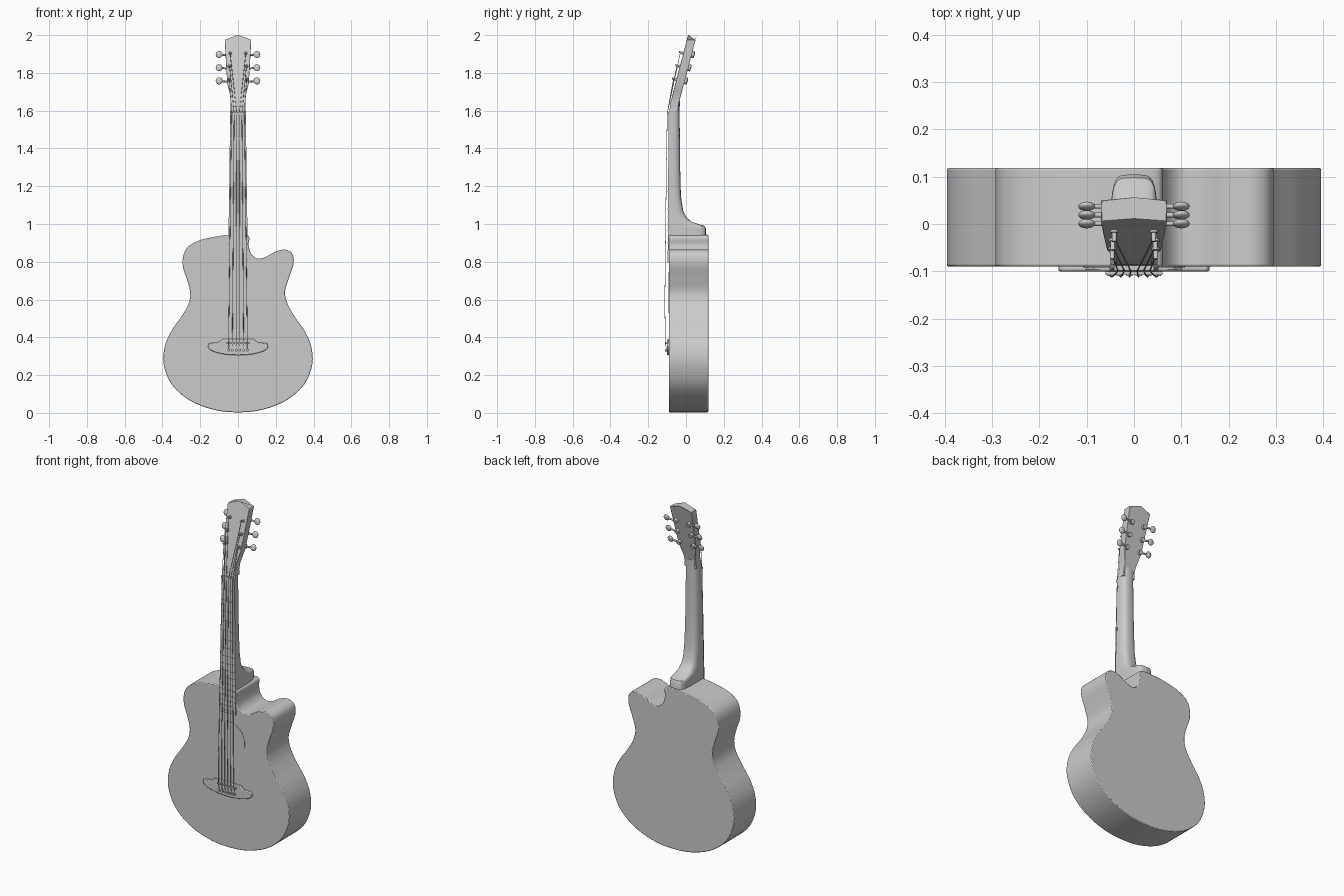
import bpy, bmesh, math
from mathutils import Vector

if "Cube" in bpy.data.objects:
    bpy.data.objects.remove(bpy.data.objects["Cube"])

TILT = 0.262                       # headstock lean, y per z
ANG = math.atan(TILT)


def finish(name, bm, bevel=0, segs=2, smooth=35):
    bmesh.ops.recalc_face_normals(bm, faces=bm.faces[:])
    me = bpy.data.meshes.new(name)
    bm.to_mesh(me)
    bm.free()
    ob = bpy.data.objects.new(name, me)
    bpy.context.collection.objects.link(ob)
    if bevel:
        m = ob.modifiers.new("bevel", 'BEVEL')
        m.width, m.segments, m.limit_method = bevel, segs, 'ANGLE'
        m.angle_limit = math.radians(50)
    bpy.ops.object.select_all(action='DESELECT')
    ob.select_set(True)
    bpy.context.view_layer.objects.active = ob
    bpy.ops.object.shade_smooth_by_angle(angle=math.radians(smooth))
    return ob


def loft(name, rings, **kw):
    bm = bmesh.new()
    rows = [[bm.verts.new(p) for p in r] for r in rings]
    n = len(rows[0])
    for a, b in zip(rows, rows[1:]):
        for i in range(n):
            bm.faces.new((a[i], a[(i + 1) % n], b[(i + 1) % n], b[i]))
    bm.faces.new(rows[0])
    bm.faces.new(rows[-1])
    return finish(name, bm, **kw)


def prism(name, outline, y0, y1, **kw):
    return loft(name, [[(x, y, z) for x, z in outline] for y in (y0, y1)], **kw)


def box(name, x, y, z, **kw):
    return prism(name, [(x[0], z[0]), (x[1], z[0]), (x[1], z[1]), (x[0], z[1])], y[0], y[1], **kw)


def rod(name, a, b, r, r2=None, n=12):
    a, b = Vector(a), Vector(b)
    q = (b - a).to_track_quat('Z', 'Y')
    ring = lambda c, rad: [c + q @ Vector((rad * math.cos(2 * math.pi * i / n),
                                           rad * math.sin(2 * math.pi * i / n), 0)) for i in range(n)]
    return loft(name, [ring(a, r), ring(b, r if r2 is None else r2)])


def spline(pts, steps=6):
    out, n = [], len(pts)
    for i in range(n):
        p = [Vector(pts[(i + k) % n]) for k in (-1, 0, 1, 2)]
        for s in range(steps):
            t = s / steps
            out.append(0.5 * (2 * p[1] + (p[2] - p[0]) * t + (2 * p[0] - 5 * p[1] + 4 * p[2] - p[3]) * t * t
                              + (3 * p[1] - p[0] - 3 * p[2] + p[3]) * t ** 3))
    return out


# Body with a cutaway on the right
lower = [(0.13, 0.017), (0.257, 0.067), (0.35, 0.15), (0.393, 0.255), (0.388, 0.35),
         (0.355, 0.43), (0.3, 0.51), (0.263, 0.575)]
right = [(0.249, 0.64), (0.268, 0.71), (0.294, 0.79), (0.287, 0.842), (0.25, 0.864), (0.2, 0.855),
         (0.145, 0.825), (0.1, 0.818), (0.068, 0.845), (0.056, 0.89), (0.052, 0.938)]
left = [(-0.05, 0.942), (-0.12, 0.933), (-0.2, 0.915), (-0.262, 0.882), (-0.289, 0.835),
        (-0.291, 0.77), (-0.268, 0.7), (-0.253, 0.635)]
outline = [(0, 0.003)] + lower + right + left + [(-x, z) for x, z in reversed(lower)]
prism("body", spline(outline), -0.09, 0.118, bevel=0.004)

# Sound hole disc
prism("sound_hole", [(0.108 * math.cos(a * math.pi / 24), 0.638 + 0.108 * math.sin(a * math.pi / 24))
                     for a in range(48)], -0.0915, -0.085)

# Neck and heel: rounded sections (z, half width, back y, squareness)
rings = []
for z, hw, yb, p in [(0.93, .05, .105, .4), (0.975, .05, .105, .4), (0.99, .05, .098, .4),
                     (0.998, .05, .07, .45), (1.012, .05, .03, .5), (1.035, .049, .003, .55),
                     (1.07, .048, -.015, .6), (1.15, .047, -.027, .65), (1.3, .045, -.031, .7),
                     (1.6, .041, -.034, .7), (1.65, .038, -.032, .6)]:
    yf = -0.088 + max(0, z - 1.62) * TILT
    ring = []
    for i in range(17):
        c, s = math.cos(math.pi * i / 16), math.sin(math.pi * i / 16)
        ring.append((hw * math.copysign(abs(c) ** p, c), yf + (yb - yf) * abs(s) ** p, z))
    rings.append(ring)
loft("neck", rings)

# Fretboard, nut and frets
half = lambda z: 0.052 - (z - 0.795) * 0.0135
front = lambda z: -0.097 + (z - 0.795) * 0.006
loft("fretboard", [[(-half(z), front(z), z), (half(z), front(z), z), (half(z), -0.085, z), (-half(z), -0.085, z)]
                   for z in (0.795, 1.585)])
box("nut", (-0.042, 0.042), (-0.098, -0.08), (1.58, 1.594))
for k in range(1, 18):
    z = 0.345 + 1.24 * 2 ** (-k / 12)
    box("fret", (-half(z), half(z)), (front(z) - 0.002, front(z) + 0.002), (z - 0.002, z + 0.002))

# Headstock, leaning back
head_y = lambda z: -0.086 + max(0, z - 1.63) * TILT
rings = []
for z, hw, peak in [(1.6, .040, 0), (1.63, .037, 0), (1.67, .038, 0), (1.70, .046, 0), (1.745, .057, 0),
                    (1.86, .064, 0), (1.975, .07, .025)]:
    y, yp = head_y(z), head_y(z + peak)
    t = 0.046
    rings.append([(-hw, y, z), (0, yp, z + peak), (hw, y, z),
                  (hw, y + t, z), (0, yp + t, z + peak), (-hw, y + t, z)])
loft("headstock", rings, bevel=0.002)

# Bridge, saddle and pins
arc = [(0.16 * math.cos(a), 0.352 - 0.047 * math.sin(a)) for a in [math.pi * i / 16 for i in range(17)]]
top = [(-0.155, 0.368), (-0.1, 0.375), (-0.085, 0.39), (0.085, 0.39), (0.1, 0.375), (0.155, 0.368)]
prism("bridge", arc + top, -0.1, -0.088, bevel=0.004)
box("saddle", (-0.06, 0.06), (-0.108, -0.098), (0.366, 0.374))

# Tuners: post, bushing, gear housing, shaft and knob
posts = {}
n = Vector((0, -math.cos(ANG), math.sin(ANG)))
for side in (-1, 1):
    for k, (z, px) in enumerate([(1.765, .046), (1.835, .045), (1.905, .042)]):
        base = Vector((side * px, head_y(z), z))
        rod("tuner_post", base - n * 0.01, base + n * 0.024, 0.005)
        rod("tuner_bushing", base - n * 0.002, base + n * 0.005, 0.01, 0.008)
        posts[side, k] = base + n * 0.016
        back = base - n * 0.053
        rod("gear_housing", back + n * 0.01, back - n * 0.006, 0.013)
        knob_c = Vector((side * 0.1, back.y, back.z + 0.006))
        rod("tuner_shaft", back, knob_c, 0.005)
        bm = bmesh.new()
        bmesh.ops.create_uvsphere(bm, u_segments=16, v_segments=10, radius=1)
        knob = finish("tuner_knob", bm)
        knob.scale, knob.location = (0.018, 0.009, 0.019), knob_c
        knob.rotation_euler.x = -ANG

# Strings from pins over the nut to the posts
order = [(-1, 0), (-1, 1), (-1, 2), (1, 2), (1, 1), (1, 0)]
for i, key in enumerate(order):
    u = (i - 2.5) / 2.5
    xb, xn = 0.05 * u, 0.034 * u
    rod("bridge_pin", (xb, -0.095, 0.332), (xb, -0.11, 0.332), 0.005, 0.007)
    cu = bpy.data.curves.new("string", 'CURVE')
    cu.dimensions = '3D'
    cu.bevel_depth, cu.bevel_resolution = 0.0016, 1
    cu.use_fill_caps = True
    pts = [(xb, -0.102, 0.335), (xb, -0.11, 0.37), (xb + (xn - xb) * .2, -0.112, 0.6),
           (xb + (xn - xb) * .75, -0.104, 1.3), (xn, -0.099, 1.588), tuple(posts[key])]
    sp = cu.splines.new('POLY')
    sp.points.add(len(pts) - 1)
    for q, p in zip(sp.points, pts):
        q.co = (*p, 1)
    bpy.context.collection.objects.link(bpy.data.objects.new("string", cu))
